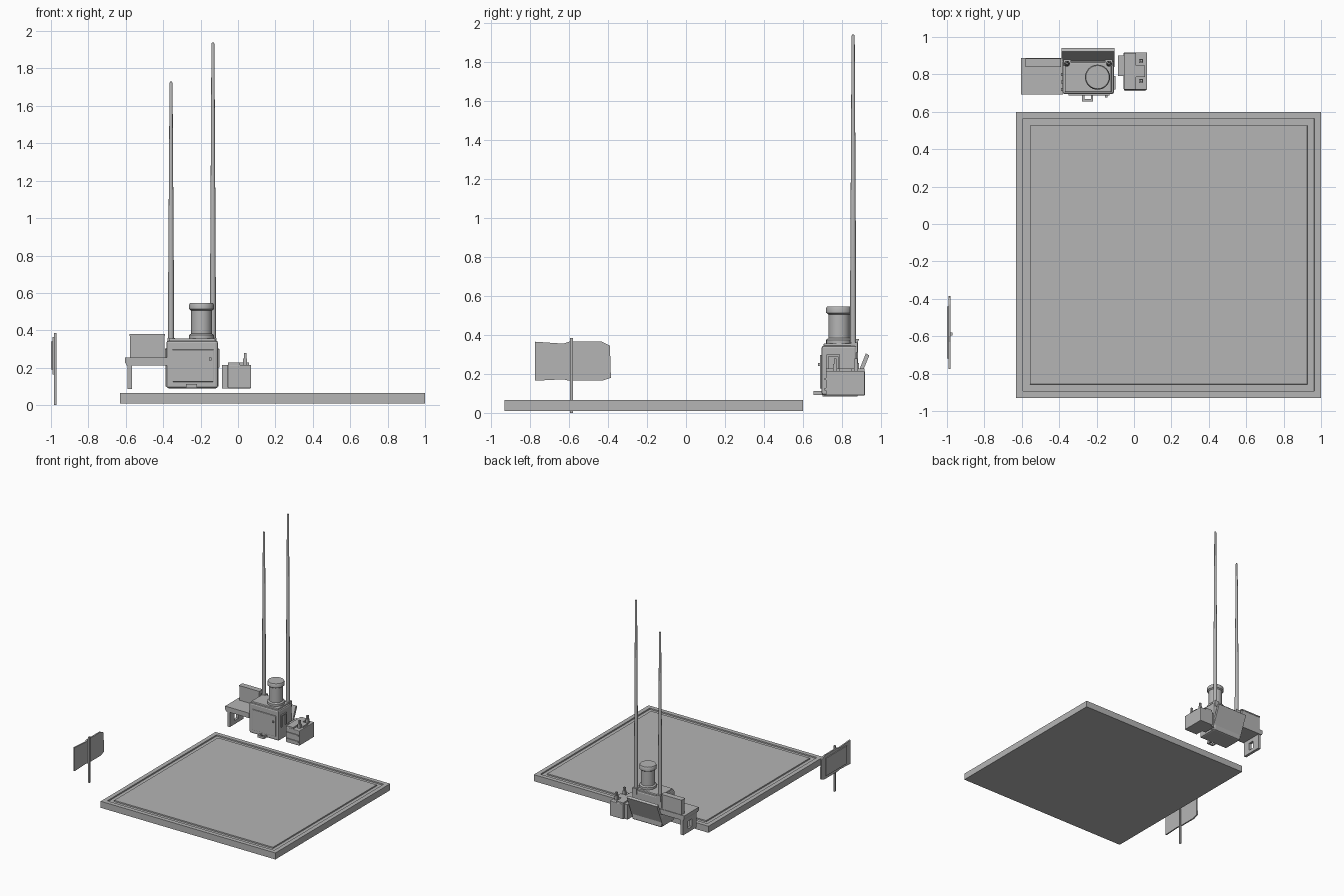
import bpy, bmesh, math
from mathutils import Vector

if "Cube" in bpy.data.objects:
    bpy.data.objects.remove(bpy.data.objects["Cube"], do_unlink=True)

grey = bpy.data.materials.new("plain grey")
grey.use_nodes = True
tone = (0.46, 0.46, 0.46, 1)
grey.diffuse_color = tone
grey.node_tree.nodes["Principled BSDF"].inputs["Base Color"].default_value = tone


def finish(bm, name, bevel=0, smooth=False):
    bmesh.ops.recalc_face_normals(bm, faces=bm.faces)
    mesh = bpy.data.meshes.new(name)
    bm.to_mesh(mesh)
    bm.free()
    mesh.materials.append(grey)
    ob = bpy.data.objects.new(name, mesh)
    bpy.context.collection.objects.link(ob)
    if bevel:
        mod = ob.modifiers.new("Bevel", 'BEVEL')
        mod.width, mod.segments = bevel, 2
    if smooth:
        bpy.ops.object.select_all(action='DESELECT')
        ob.select_set(True)
        bpy.context.view_layer.objects.active = ob
        bpy.ops.object.shade_smooth_by_angle(angle=math.radians(35))
    return ob


def add_box(bm, x, y, z):
    verts = bmesh.ops.create_cube(bm, size=1)["verts"]
    for v in verts:
        v.co = Vector([(r[0] + r[1]) / 2 + c * (r[1] - r[0])
                       for c, r in zip(v.co, (x, y, z))])


def boxes(name, *bounds, bevel=0):
    bm = bmesh.new()
    for b in bounds:
        add_box(bm, *b)
    return finish(bm, name, bevel)


def prism(name, points, axis, lo, hi, bevel=0):
    """Extrude a profile: (y, z) points along x, or (x, z) points along y."""
    bm = bmesh.new()
    put = (lambda a, b, t: (t, a, b)) if axis == 'x' else (lambda a, b, t: (a, t, b))
    face = bm.faces.new([bm.verts.new(put(a, b, lo)) for a, b in points])
    out = bmesh.ops.extrude_face_region(bm, geom=[face])["geom"]
    shift = Vector(put(0, 0, hi - lo))
    bmesh.ops.translate(bm, vec=shift, verts=[g for g in out if isinstance(g, bmesh.types.BMVert)])
    return finish(bm, name, bevel)


def lathe(name, x, y, profile, sides):
    bm = bmesh.new()
    rings = [[bm.verts.new((x + r * math.cos(math.tau * i / sides),
                            y + r * math.sin(math.tau * i / sides), z))
              for i in range(sides)] for r, z in profile]
    for a, b in zip(rings, rings[1:]):
        for i in range(sides):
            j = (i + 1) % sides
            bm.faces.new((a[i], a[j], b[j], b[i]))
    bm.faces.new(rings[0])
    bm.faces.new(rings[-1])
    return finish(bm, name, smooth=True)


# Ground slab with a shallow groove around its top
bm = bmesh.new()
add_box(bm, (-0.63, 1.0), (-0.93, 0.6), (0.01, 0.065))
bm.faces.ensure_lookup_table()
top = max(bm.faces, key=lambda f: f.calc_center_median().z)
for width, drop in ((0.036, 0), (0.001, -0.01), (0.036, 0), (0.001, 0.01)):
    bmesh.ops.inset_region(bm, faces=[top], thickness=width, use_even_offset=True)
    for v in top.verts:
        v.co.z += drop
finish(bm, "ground_slab")

# Sign on a thin post
panel = [(-0.775, 0.365), (-0.63, 0.355), (-0.6, 0.365), (-0.43, 0.365), (-0.39, 0.345),
         (-0.385, 0.18), (-0.43, 0.165), (-0.6, 0.165), (-0.63, 0.172), (-0.775, 0.165)]
prism("sign_panel", panel, 'x', -0.993, -0.981)
boxes("sign_back_plate", ((-1.0, -0.99), (-0.72, -0.44), (0.19, 0.34)))
boxes("sign_post", ((-0.983, -0.97), (-0.596, -0.579), (0, 0.385)))

# Main cabinet
boxes("cabinet", ((-0.383, -0.107), (0.695, 0.875), (0.09, 0.345)), bevel=0.012)
boxes("cabinet_lid", ((-0.37, -0.12), (0.705, 0.865), (0.335, 0.357)), bevel=0.006)
boxes("cabinet_door", ((-0.35, -0.13), (0.687, 0.7), (0.125, 0.297)), bevel=0.003)
boxes("door_knob", ((-0.155, -0.143), (0.677, 0.69), (0.24, 0.255)))
boxes("cabinet_hinges", *[((-0.389, -0.38), (y, y + 0.018), (0.25, 0.3))
                          for y in (0.71, 0.75, 0.79)])
boxes("side_handle",
      ((-0.11, -0.098), (0.72, 0.73), (0.2, 0.3)),
      ((-0.11, -0.098), (0.78, 0.79), (0.2, 0.3)),
      ((-0.11, -0.098), (0.72, 0.79), (0.29, 0.3)))
boxes("pull_loop",
      ((-0.277, -0.265), (0.663, 0.7), (0.093, 0.113)),
      ((-0.23, -0.218), (0.663, 0.7), (0.093, 0.113)),
      ((-0.277, -0.218), (0.655, 0.667), (0.093, 0.113)))

# Leaning panel behind the cabinet
prism("rear_flap", [(0.84, 0.1), (0.86, 0.1), (0.94, 0.295), (0.922, 0.305)], 'x', -0.387, -0.105)

# Chimney with flange and cap
lathe("chimney", -0.195, 0.785,
      [(0.066, 0.352), (0.066, 0.375), (0.055, 0.383), (0.055, 0.505), (0.066, 0.513),
       (0.067, 0.535), (0.062, 0.546)], 32)

# Tall tapering masts
for side, x, height in (("right", -0.358, 1.73), ("left", -0.134, 1.94)):
    lathe(side + "_mast", x, 0.857,
          [(0.016, 0.3), (0.015, 0.7), (0.008, height - 0.008), (0.005, height)], 12)
    boxes(side + "_mast_bracket", ((x - 0.02, x + 0.02), (0.845, 0.88), (0.31, 0.36)))

# Side table with a box on it
prism("table_top", [(-0.605, 0.255), (-0.38, 0.255), (-0.38, 0.213), (-0.595, 0.213),
                    (-0.605, 0.23)], 'y', 0.692, 0.888)
leg = (-0.59, -0.567)
boxes("table_leg",
      (leg, (0.7, 0.765), (0.085, 0.22)), (leg, (0.815, 0.88), (0.085, 0.22)),
      (leg, (0.765, 0.815), (0.085, 0.115)), (leg, (0.765, 0.815), (0.18, 0.22)))
boxes("table_box", ((-0.577, -0.392), (0.842, 0.883), (0.25, 0.37)),
      ((-0.58, -0.389), (0.839, 0.886), (0.37, 0.38)))

# Battery with terminals
boxes("battery_case", ((-0.055, 0.07), (0.717, 0.917), (0.09, 0.215)), bevel=0.004)
boxes("battery_raised_top",
      ((-0.053, 0.01), (0.719, 0.915), (0.21, 0.228)),
      ((0.01, 0.06), (0.785, 0.848), (0.21, 0.228)))
boxes("battery_side_block", ((-0.085, -0.05), (0.79, 0.9), (0.09, 0.215)))
boxes("battery_ribs", *[((-0.05, 0.062), (0.71, 0.72), (z, z + 0.012)) for z in (0.115, 0.168)])
for side, y in (("front", 0.765), ("rear", 0.872)):
    boxes(side + "_terminal",
          ((0.028, 0.048), (y - 0.01, y + 0.01), (0.21, 0.25)),
          ((0.031, 0.045), (y - 0.007, y + 0.007), (0.25, 0.28)))
